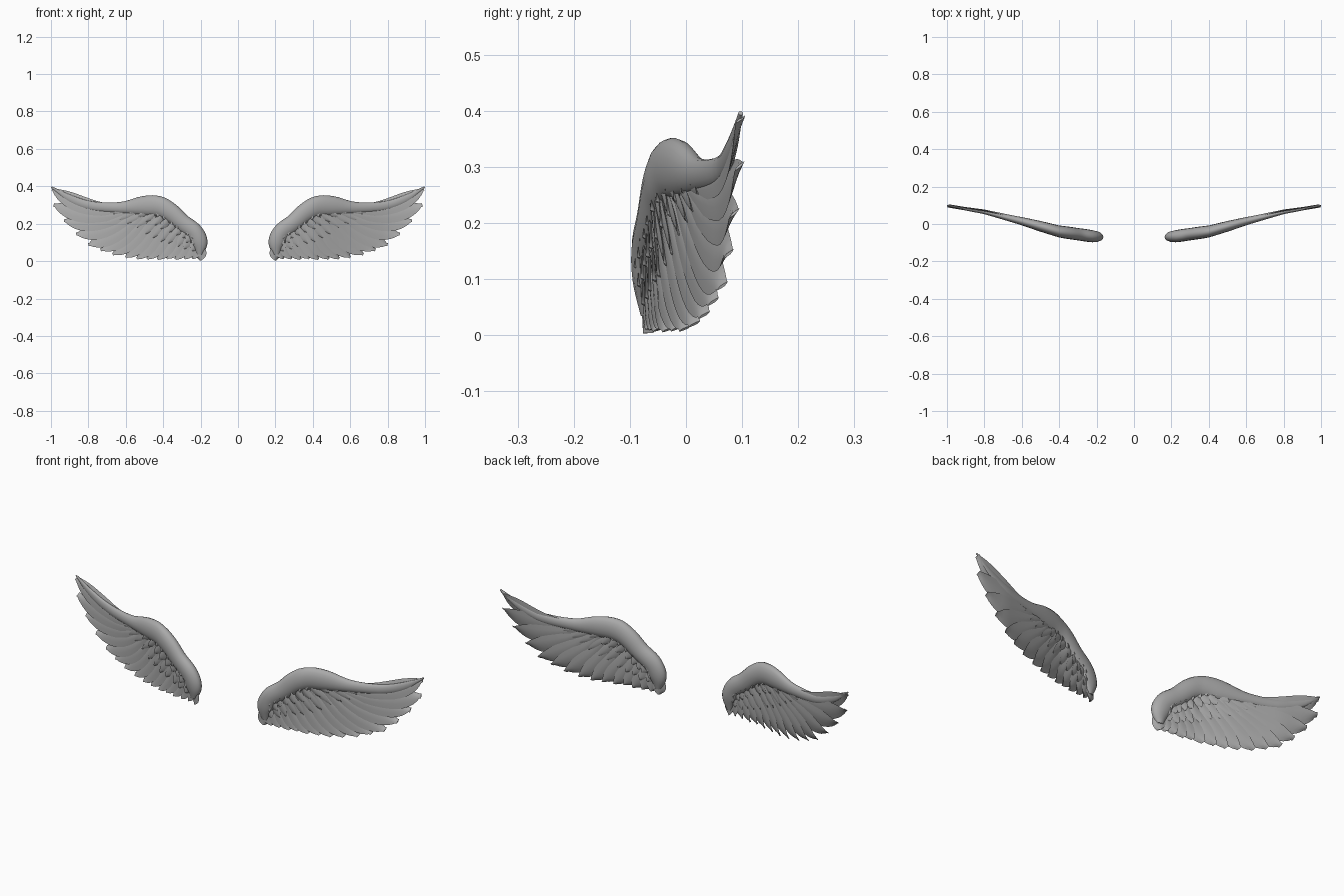
import bpy, bmesh, math, random
from mathutils import Vector

if "Cube" in bpy.data.objects:
    bpy.data.objects.remove(bpy.data.objects["Cube"])

random.seed(4)
grey = bpy.data.materials.new("stone grey")
grey.diffuse_color = (0.40, 0.40, 0.40, 1)
grey.use_nodes = True
grey.node_tree.nodes["Principled BSDF"].inputs["Base Color"].default_value = grey.diffuse_color


def sample(pts, t):
    """Smooth point at t (0..1) on a spline through pts."""
    pts = [Vector(p) for p in pts]
    s = min(max(t, 0), 1) * (len(pts) - 1)
    i = min(int(s), len(pts) - 2)
    u = s - i
    p1, p2 = pts[i], pts[i + 1]
    p0 = pts[i - 1] if i else 2 * p1 - p2
    p3 = pts[i + 2] if i + 2 < len(pts) else 2 * p2 - p1
    return 0.5 * (2 * p1 + (p2 - p0) * u + (2 * p0 - 5 * p1 + 4 * p2 - p3) * u * u
                  + (3 * p1 - p0 - 3 * p2 + p3) * u ** 3)


SWEEP = [(0.15, -0.07), (0.22, -0.066), (0.4, -0.04), (0.6, 0.015), (0.8, 0.065), (1.0, 0.098)]


def sweep_y(x):
    """Depth of the wing's middle surface, swept back towards the tip."""
    for (xa, ya), (xb, yb) in zip(SWEEP, SWEEP[1:]):
        if x <= xb:
            return ya + (yb - ya) * (x - xa) / (xb - xa)
    return SWEEP[-1][1]


def bridge(bm, rings):
    """Skin closed rings and cap both ends."""
    n = len(rings[0])
    for a, b in zip(rings, rings[1:]):
        for k in range(n):
            bm.faces.new((a[k], a[(k + 1) % n], b[(k + 1) % n], b[k]))
    bm.faces.new(rings[0])
    bm.faces.new(rings[-1])


def feather(bm, root, tip, half, thick, y_root=0.0, y_tip=0.0, sag=0.16, tilt=0.008, steps=12):
    """Curved blade: raised quill, thin edges, rounded end."""
    root, tip = Vector(root), Vector(tip)
    d = tip - root
    ctrl = (root + tip) / 2 + Vector((d.y, -d.x)) * sag
    rings = []
    for i in range(steps + 1):
        t = 1 - (1 - i / steps) ** 1.5
        c = root * (1 - t) ** 2 + ctrl * 2 * t * (1 - t) + tip * t * t
        tan = ((ctrl - root) * (1 - t) + (tip - ctrl) * t).normalized()
        nrm = Vector((-tan.y, tan.x))
        w = half * (0.6 + 0.4 * min(t / 0.5, 1))
        if t > 0.62:
            w *= max(0.12, 1 - ((t - 0.62) / 0.38) ** 2) ** 0.8
        h = thick * (1 - 0.65 * t)
        y = y_root + (y_tip - y_root) * t
        ring = []
        for a, b in ((-1, 0), (-0.5, 0.65), (0, 1), (0.5, 0.65), (1, 0),
                     (0.5, -0.65), (0, -1), (-0.5, -0.65)):
            p = c + nrm * w * a
            ring.append(bm.verts.new((p.x, sweep_y(p.x) + y + b * h + a * tilt, p.y)))
        rings.append(ring)
    bridge(bm, rings)


def finish(bm, name, angle=50):
    """Make a smooth object mirrored to the other wing."""
    bmesh.ops.recalc_face_normals(bm, faces=bm.faces[:])
    me = bpy.data.meshes.new(name)
    bm.to_mesh(me)
    bm.free()
    me.materials.append(grey)
    ob = bpy.data.objects.new(name, me)
    bpy.context.collection.objects.link(ob)
    bpy.ops.object.select_all(action='DESELECT')
    ob.select_set(True)
    bpy.context.view_layer.objects.active = ob
    bpy.ops.object.shade_smooth_by_angle(angle=math.radians(angle))
    ob.modifiers.new("mirror", 'MIRROR').use_mirror_merge = False


# Leading arm: x, z, radius in the wing plane, half depth
ARM = [(0.205, 0.035, 0.016, 0.014), (0.207, 0.095, 0.045, 0.028), (0.235, 0.155, 0.048, 0.033),
       (0.30, 0.205, 0.048, 0.033), (0.365, 0.262, 0.052, 0.033), (0.43, 0.293, 0.056, 0.031),
       (0.51, 0.295, 0.052, 0.028), (0.63, 0.285, 0.031, 0.020), (0.785, 0.295, 0.025, 0.013),
       (0.90, 0.335, 0.020, 0.009), (0.997, 0.396, 0.004, 0.004)]
bm = bmesh.new()
rings = []
for i in range(49):
    t = i / 48
    x, z, r, h = sample([Vector(p) for p in ARM], t)
    a, b = sample(ARM, max(t - 0.01, 0)), sample(ARM, min(t + 0.01, 1))
    tan = Vector((b[0] - a[0], b[1] - a[1])).normalized()
    ring = []
    for k in range(16):
        g = math.tau * k / 16
        px, pz = x - tan.y * r * math.cos(g), z + tan.x * r * math.cos(g)
        ring.append(bm.verts.new((px, sweep_y(px) + h * math.sin(g), pz)))
    rings.append(ring)
bridge(bm, rings)
finish(bm, "leading_arm", 60)

# Flight feathers, from the wing tip inwards
TIPS = [(0.993, 0.385), (0.985, 0.302), (0.93, 0.218), (0.865, 0.145), (0.80, 0.088), (0.735, 0.06),
        (0.67, 0.036), (0.60, 0.02), (0.54, 0.012), (0.485, 0.012), (0.43, 0.01), (0.38, 0.014),
        (0.335, 0.01), (0.285, 0.012), (0.24, 0.012), (0.20, 0.004)]
ROOTS = [(0.63, 0.275), (0.57, 0.262), (0.49, 0.25), (0.41, 0.23), (0.32, 0.18), (0.25, 0.13), (0.205, 0.10)]
bm = bmesh.new()
for i, tip in enumerate(TIPS):
    t = i / (len(TIPS) - 1)
    feather(bm, sample(ROOTS, t), tip, 0.045 if i == 0 else 0.052 - 0.022 * t, 0.010 + 0.006 * t,
            sag=0.18 - 0.12 * t, tilt=0.009)
finish(bm, "flight_feathers")

# Covert rows on both faces: name, roots, tips, count, half width, depth
ROWS = [
    ("long_coverts", [(0.22, 0.12), (0.32, 0.20), (0.43, 0.265), (0.56, 0.285)],
     [(0.25, 0.06), (0.38, 0.098), (0.53, 0.165), (0.67, 0.25)], 11, 0.026, 0.012),
    ("middle_coverts", [(0.215, 0.14), (0.31, 0.215), (0.42, 0.275), (0.54, 0.29)],
     [(0.245, 0.09), (0.345, 0.145), (0.475, 0.21), (0.63, 0.272)], 11, 0.023, 0.018),
    ("small_coverts", [(0.22, 0.16), (0.31, 0.23), (0.41, 0.285), (0.52, 0.30)],
     [(0.245, 0.125), (0.325, 0.18), (0.435, 0.243), (0.585, 0.285)], 10, 0.020, 0.023),
]
for name, roots, tips, n, half, depth in ROWS:
    bm = bmesh.new()
    for side in (-1, 1):
        for i in range(n):
            t = i / (n - 1)
            tip = sample(tips, t) + Vector((random.uniform(-1, 1), random.uniform(-1, 1))) * 0.007
            d = side * depth * (1 - 0.4 * t)
            feather(bm, sample(roots, t), tip, half * (1 - 0.25 * t), 0.008, d * 0.8, d * 1.1,
                    sag=0.1, tilt=0.005 * side, steps=8)
    finish(bm, name)
